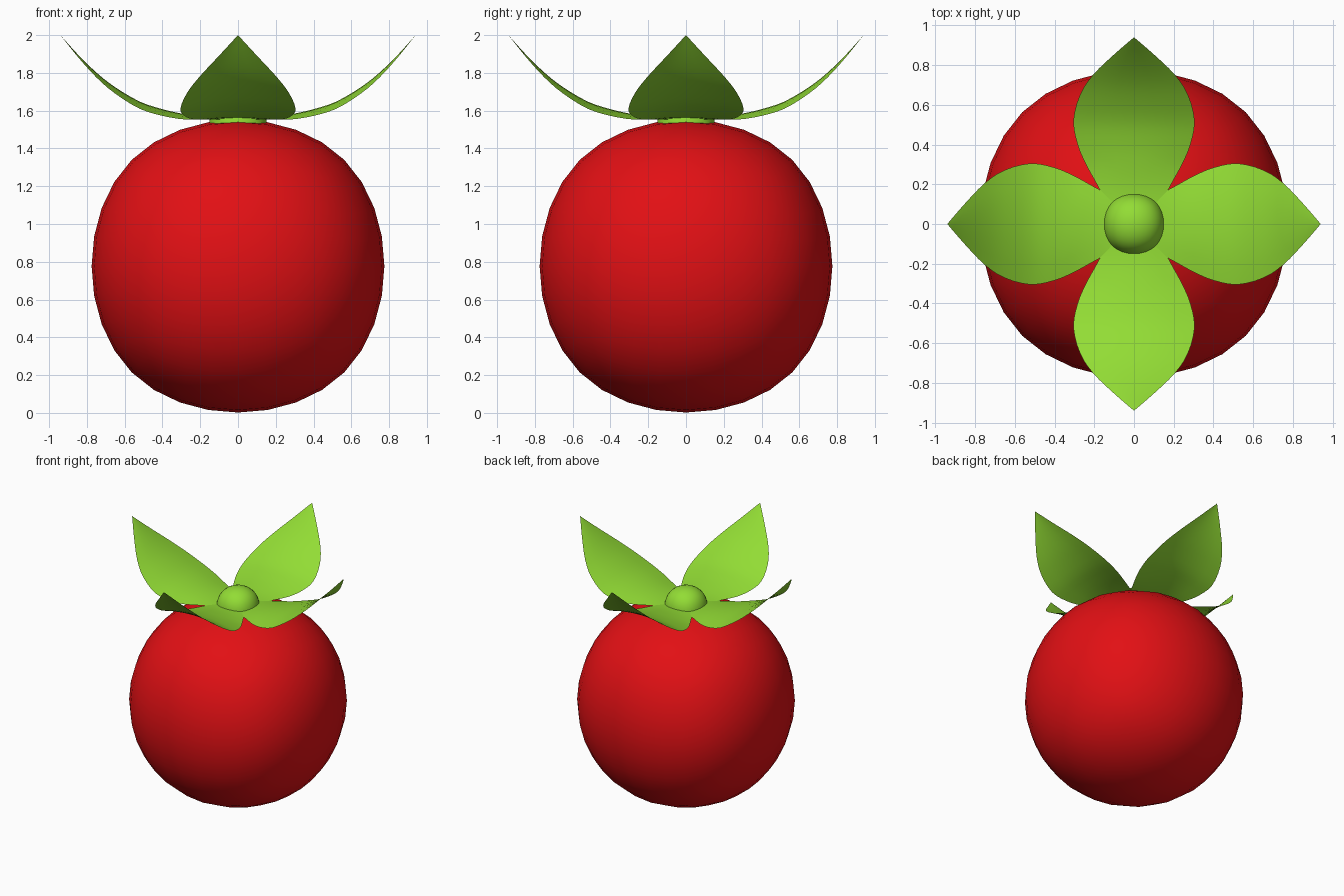
import bpy, bmesh, math
from mathutils import Vector, Matrix

if "Cube" in bpy.data.objects:
    bpy.data.objects.remove(bpy.data.objects["Cube"])


def material(name, color):
    m = bpy.data.materials.new(name)
    m.diffuse_color = (*color, 1)
    m.use_nodes = True
    m.node_tree.nodes["Principled BSDF"].inputs["Base Color"].default_value = m.diffuse_color
    return m


RED = material("red", (0.76, 0.005, 0.007))
GREEN = material("green", (0.29, 0.72, 0.035))


def rounded_cube(name, radius, z, level, mat):
    """Cube smoothed into a ball, scaled to an exact face radius."""
    bpy.ops.mesh.primitive_cube_add(size=2)
    ob = bpy.context.object
    ob.name = name
    sub = ob.modifiers.new("round", 'SUBSURF')
    sub.levels = sub.render_levels = level
    bpy.ops.object.modifier_apply(modifier=sub.name)
    k = radius / max(v.co.z for v in ob.data.vertices)
    ob.data.transform(Matrix.Translation((0, 0, z)) @ Matrix.Scale(k, 4))
    ob.data.materials.append(mat)
    bpy.ops.object.shade_smooth()
    return ob


# Round fruit body and the stem knob on top
rounded_cube("fruit_body", 0.775, 0.777, 3, RED)
rounded_cube("stem_knob", 0.153, 1.53, 3, GREEN)

# Leaf stations: distance out, centre height, half width
LEAF = [(0.0, 1.558, 0.09), (0.1, 1.56, 0.135), (0.2, 1.568, 0.187),
        (0.3, 1.585, 0.242), (0.4, 1.608, 0.284), (0.52, 1.648, 0.305),
        (0.65, 1.724, 0.272), (0.75, 1.802, 0.207), (0.85, 1.9, 0.104),
        (0.94, 2.0, 0.0)]


def smooth_stations(pts, n):
    """Catmull-Rom through the stations, n steps each."""
    p = [Vector(q) for q in pts]
    p = [2 * p[0] - p[1]] + p + [2 * p[-1] - p[-2]]
    out = []
    for i in range(1, len(p) - 2):
        a, b, c, d = p[i - 1:i + 3]
        for k in range(n):
            t = k / n
            out.append(0.5 * (2 * b + (c - a) * t + (2 * a - 5 * b + 4 * c - d) * t ** 2
                              + (3 * b - 3 * c + d - a) * t ** 3))
    return out + [p[-2]]


def leaf(name, angle):
    bm = bmesh.new()
    rows = []
    for r, z, w in smooth_stations(LEAF, 3):
        w = max(w, 0)
        # edges droop slightly below the centre line
        rows.append([bm.verts.new((r, w * s, z - 0.038 * (w / 0.305) * s * s
                                   * min(1, r / 0.3)))
                     for s in (-1, -0.67, -0.33, 0, 0.33, 0.67, 1)])
    for a, b in zip(rows, rows[1:]):
        for i in range(6):
            bm.faces.new((a[i], b[i], b[i + 1], a[i + 1]))
    bmesh.ops.remove_doubles(bm, verts=bm.verts, dist=1e-5)
    bm.transform(Matrix.Rotation(angle, 4, 'Z'))
    for f in bm.faces:
        f.smooth = True
    me = bpy.data.meshes.new(name)
    bm.to_mesh(me)
    bm.free()
    me.materials.append(GREEN)
    bpy.context.collection.objects.link(bpy.data.objects.new(name, me))


# Four leaves in a cross
for i, side in enumerate(("right", "back", "left", "front")):
    leaf(side + "_leaf", i * math.pi / 2)
